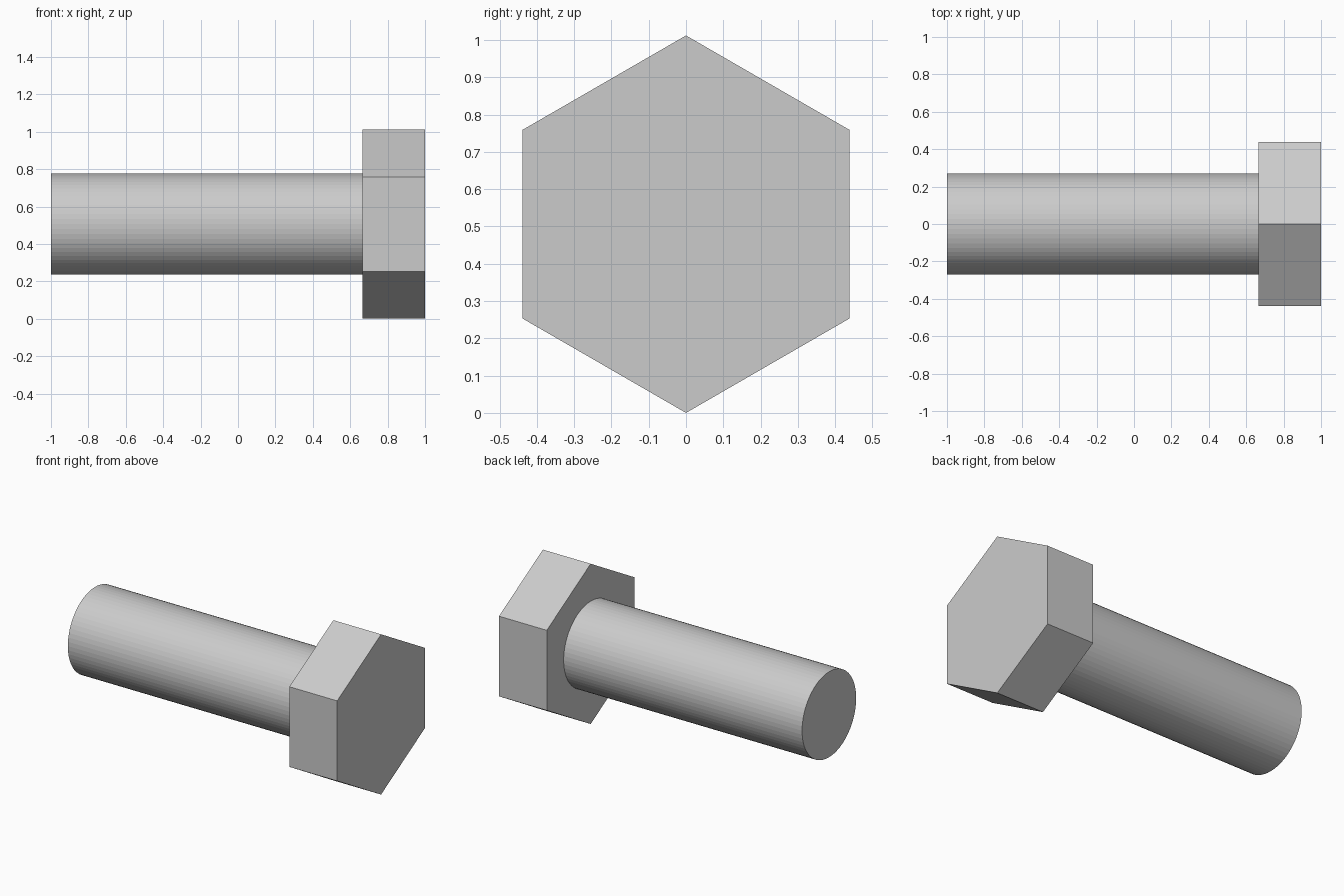
import bpy, bmesh
from math import radians
from mathutils import Matrix

if "Cube" in bpy.data.objects:
    bpy.data.objects.remove(bpy.data.objects["Cube"])

HEAD_R = 0.506          # hexagon corner radius, also the axis height
SHANK_R = 0.27
HEAD_X = 0.666          # plane where the shank meets the head


def prism_along_x(name, sides, radius, x0, x1):
    """Flat-sided prism lying along x, with a corner pointing straight up."""
    bm = bmesh.new()
    matrix = (Matrix.Translation(((x0 + x1) / 2, 0, HEAD_R))
              @ Matrix.Rotation(radians(90), 4, 'Y')
              @ Matrix.Rotation(radians(90), 4, 'Z'))
    bmesh.ops.create_cone(bm, cap_ends=True, segments=sides, radius1=radius,
                          radius2=radius, depth=x1 - x0, matrix=matrix)
    mesh = bpy.data.meshes.new(name)
    bm.to_mesh(mesh)
    bm.free()
    obj = bpy.data.objects.new(name, mesh)
    bpy.context.collection.objects.link(obj)
    return obj


# Round shank
prism_along_x("bolt_shank", 64, SHANK_R, -1.0, HEAD_X)

# Hexagonal head
prism_along_x("bolt_head", 6, HEAD_R, HEAD_X, 1.0)
